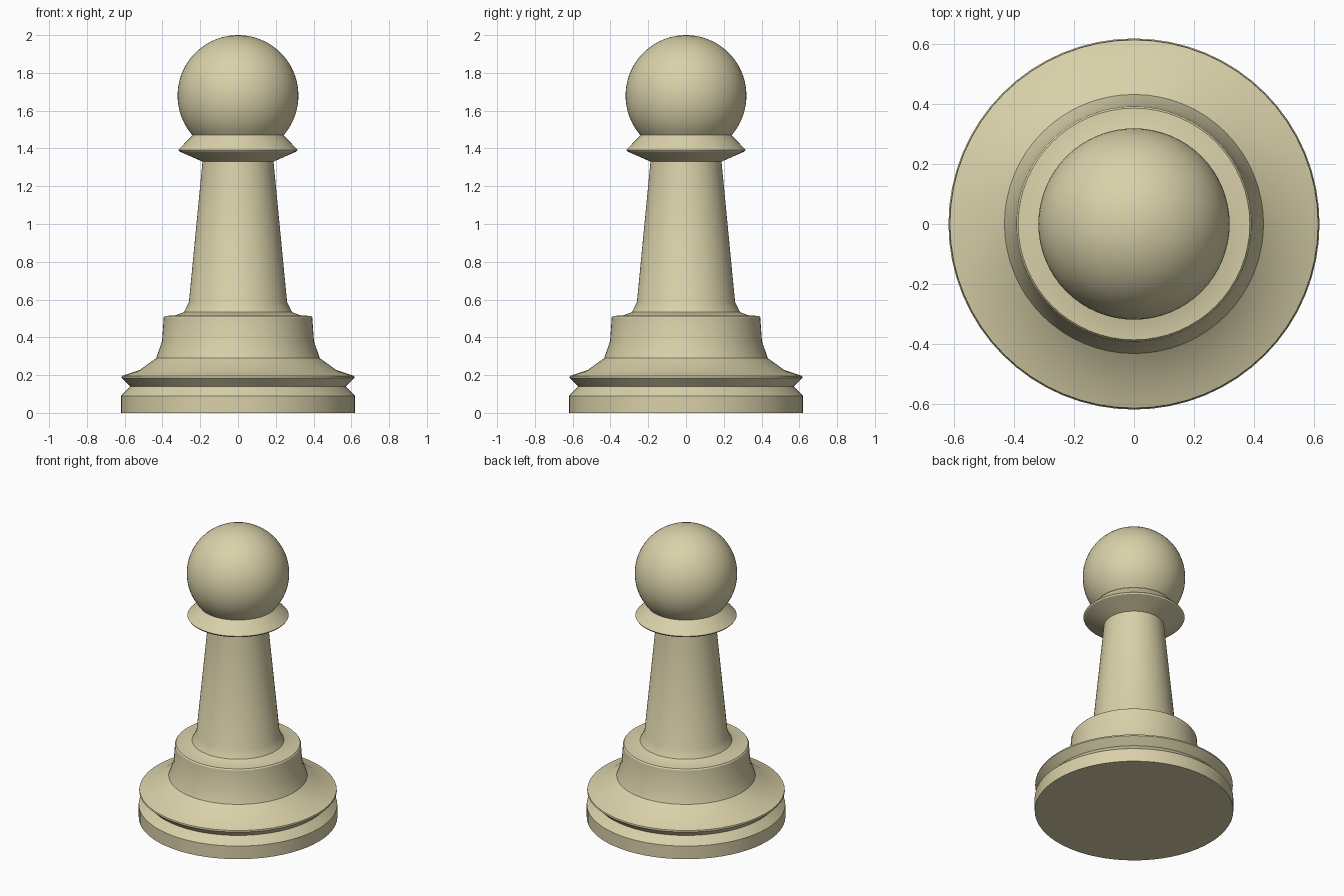
import bpy, bmesh, math

if "Cube" in bpy.data.objects:
    bpy.data.objects.remove(bpy.data.objects["Cube"])

SEGMENTS = 64

wood = bpy.data.materials.new("pale_tan")
wood.diffuse_color = (0.70, 0.64, 0.40, 1.0)
wood.use_nodes = True
wood.node_tree.nodes["Principled BSDF"].inputs["Base Color"].default_value = wood.diffuse_color


def lathe(name, profile):
    """Revolve a bottom-to-top (radius, z) profile around the z axis."""
    bm = bmesh.new()
    verts = [bm.verts.new((r, 0, z)) for r, z in profile]
    edges = [bm.edges.new(pair) for pair in zip(verts, verts[1:])]
    bmesh.ops.spin(bm, geom=verts + edges, cent=(0, 0, 0), axis=(0, 0, 1),
                   angle=math.tau, steps=SEGMENTS, use_merge=True)
    bmesh.ops.remove_doubles(bm, verts=bm.verts[:], dist=1e-5)
    bmesh.ops.recalc_face_normals(bm, faces=bm.faces[:])
    # Open shells: make sure the normals point away from the axis
    if sum(f.normal.x * f.calc_center_median().x +
           f.normal.y * f.calc_center_median().y for f in bm.faces) < 0:
        bmesh.ops.reverse_faces(bm, faces=bm.faces[:])
    mesh = bpy.data.meshes.new(name)
    bm.to_mesh(mesh)
    bm.free()
    mesh.materials.append(wood)
    obj = bpy.data.objects.new(name, mesh)
    bpy.context.collection.objects.link(obj)
    bpy.ops.object.select_all(action='DESELECT')
    obj.select_set(True)
    bpy.context.view_layer.objects.active = obj
    bpy.ops.object.shade_smooth_by_angle(angle=math.radians(30))
    return obj


# Foot: flat disc with a grooved rim
lathe("foot", [(0, 0), (0.62, 0), (0.62, 0.09), (0.57, 0.14)])

# Flared plinth with a stepped top
lathe("plinth", [(0.57, 0.14), (0.617, 0.185), (0.615, 0.195), (0.52, 0.227),
                 (0.433, 0.29), (0.402, 0.38), (0.393, 0.505), (0.387, 0.513),
                 (0.33, 0.517), (0.287, 0.533)])

# Tapered stem
lathe("stem", [(0.287, 0.533), (0.26, 0.585), (0.188, 1.33)])

# Collar below the head
lathe("collar", [(0.188, 1.33), (0.31, 1.384), (0.316, 1.393), (0.24, 1.47)])

# Ball head, cut off where it meets the collar
RADIUS, CENTRE = 0.32, 1.68
start = math.asin((1.47 - CENTRE) / RADIUS)
angles = [start + (math.pi / 2 - start) * i / 24 for i in range(24)]
head = [(RADIUS * math.cos(a), CENTRE + RADIUS * math.sin(a)) for a in angles]
lathe("head", head + [(0, CENTRE + RADIUS)])
